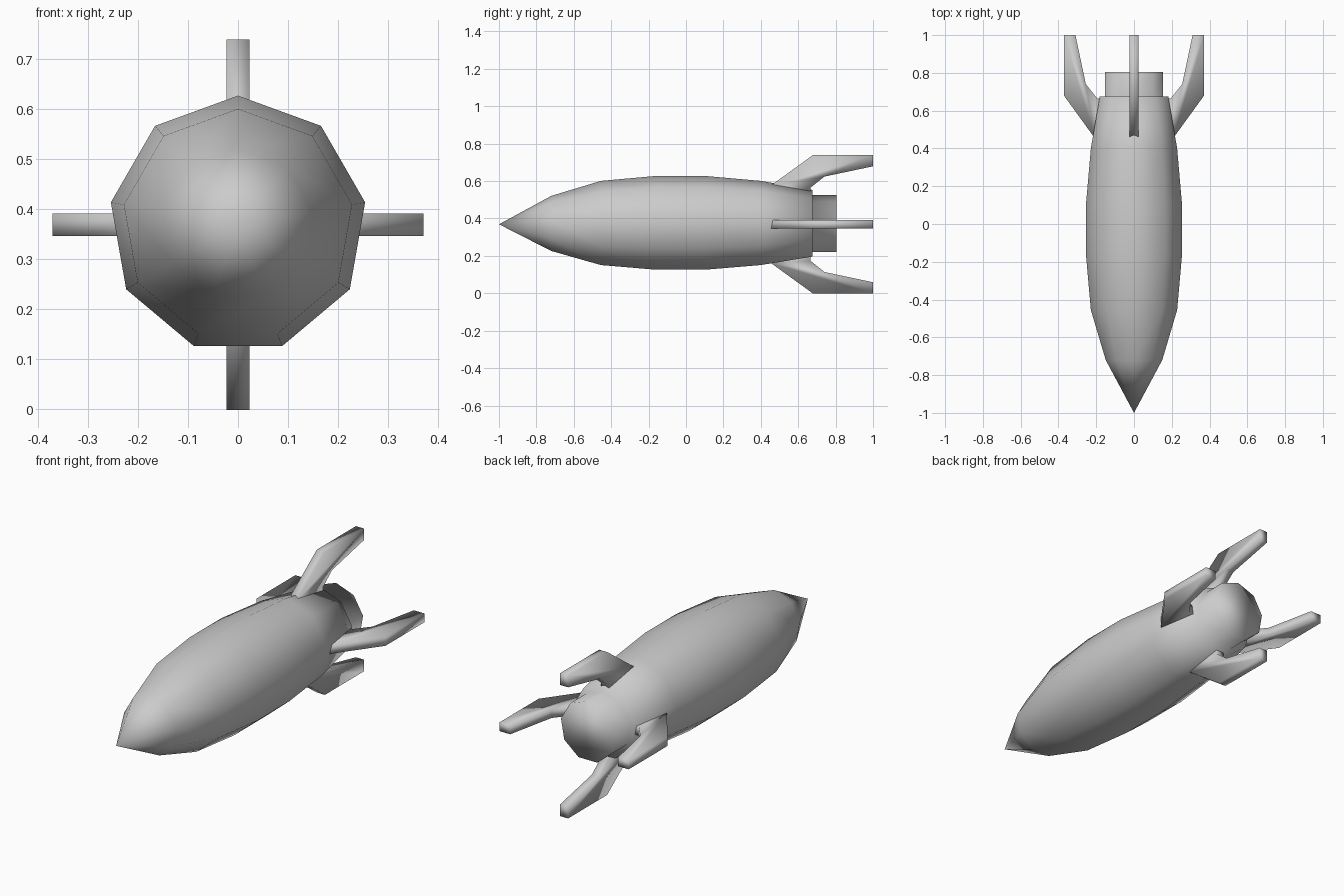
import bpy, bmesh
from math import sin, cos, pi
from mathutils import Matrix, Vector

if "Cube" in bpy.data.objects:
    bpy.data.objects.remove(bpy.data.objects["Cube"])

CZ, SIDES = 0.369, 9


def finish(bm, name):
    bmesh.ops.recalc_face_normals(bm, faces=bm.faces)
    mesh = bpy.data.meshes.new(name)
    bm.to_mesh(mesh)
    bm.free()
    for p in mesh.polygons:
        p.use_smooth = True
    ob = bpy.data.objects.new(name, mesh)
    ob.location.z = CZ
    bpy.context.collection.objects.link(ob)
    return ob


# Hull and nozzle: one nine-sided lathe along y, corner at the top
profile = [(-0.72, 0.152), (-0.455, 0.232), (-0.16, 0.2585), (0.10, 0.2585),
           (0.40, 0.232), (0.675, 0.184), (0.675, 0.157), (0.805, 0.157)]
bm = bmesh.new()
rings = [[bm.verts.new((r * sin(2 * pi * i / SIDES), y, r * cos(2 * pi * i / SIDES)))
          for i in range(SIDES)] for y, r in profile]
nose = bm.verts.new((0, -1, 0))
for i in range(SIDES):
    j = (i + 1) % SIDES
    bm.faces.new((nose, rings[0][i], rings[0][j]))
    for a, b in zip(rings, rings[1:]):
        bm.faces.new((a[i], a[j], b[j], b[i]))
bm.faces.new(rings[-1])
finish(bm, "rocket_hull")

# Four swept fins: (y, radial) outline extruded to thickness
outline = [(0.455, 0.19), (0.455, 0.208), (0.68, 0.371), (1.0, 0.371),
           (1.0, 0.31), (0.74, 0.255), (0.665, 0.195), (0.665, 0.165)]
HALF = 0.023
for k, side in enumerate(("top", "right", "bottom", "left")):
    bm = bmesh.new()
    rot = Matrix.Rotation(k * pi / 2, 3, 'Y')
    face = bm.faces.new([bm.verts.new(rot @ Vector((-HALF, y, r))) for y, r in outline])
    ext = bmesh.ops.extrude_face_region(bm, geom=[face])
    new = [v for v in ext["geom"] if isinstance(v, bmesh.types.BMVert)]
    bmesh.ops.translate(bm, verts=new, vec=rot @ Vector((2 * HALF, 0, 0)))
    # extrude_face_region can leave the source face or drop it: make sure the fin is closed
    open_edges = [e for e in bm.edges if e.is_boundary]
    if open_edges:
        bmesh.ops.holes_fill(bm, edges=open_edges, sides=0)
    finish(bm, "fin_" + side)
